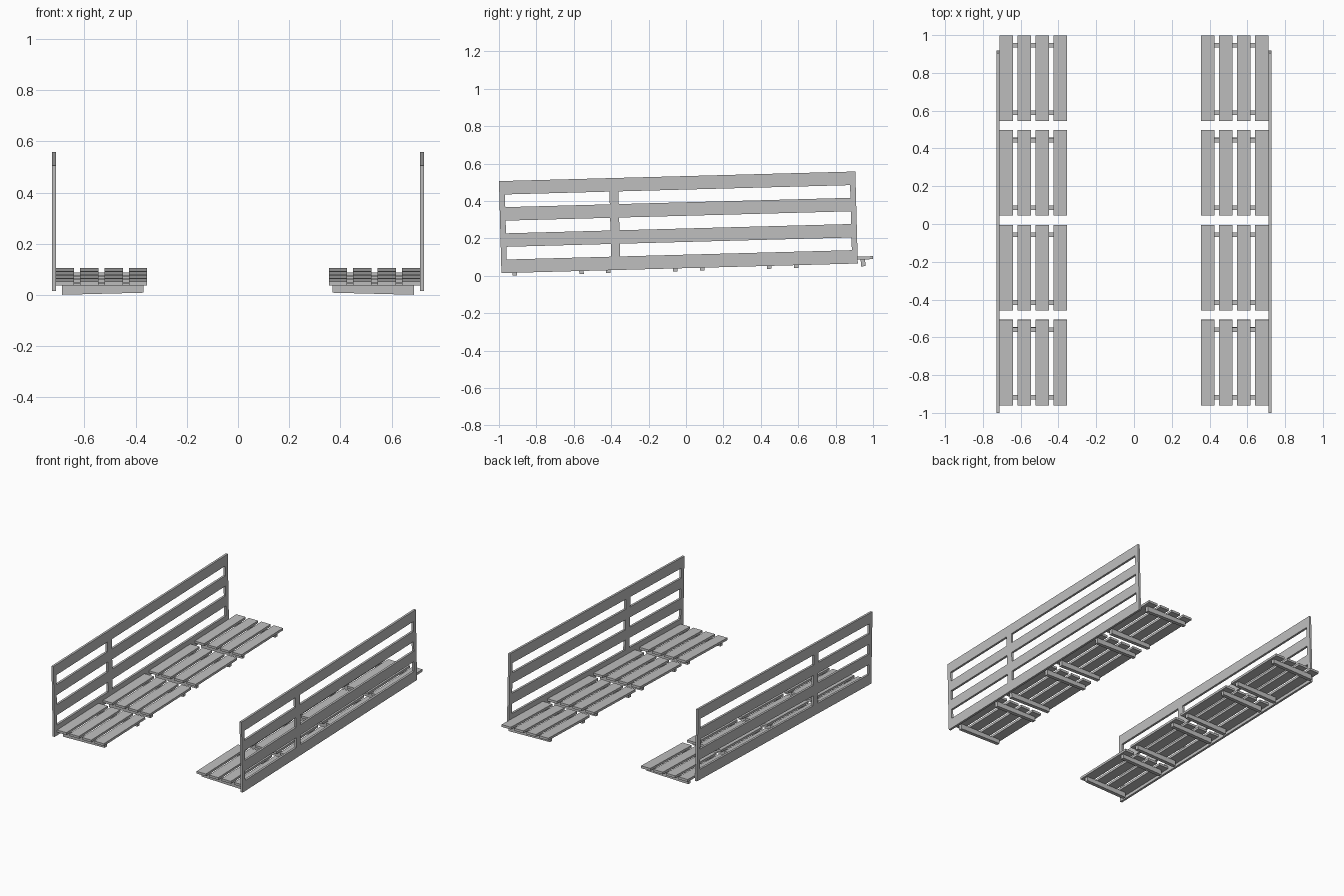
import bpy
import bmesh
from mathutils import Matrix

cube = bpy.data.objects.get("Cube")
if cube:
    bpy.data.objects.remove(cube, do_unlink=True)

grey = bpy.data.materials.new("plain grey")
grey.use_nodes = True
colour = (0.52, 0.52, 0.52, 1)
grey.diffuse_color = colour
grey.node_tree.nodes["Principled BSDF"].inputs["Base Color"].default_value = colour

# The whole walkway climbs gently towards the back
SLOPE = Matrix.Rotation(0.027, 4, "X")


def finish(name, bm):
    bm.transform(SLOPE)
    bmesh.ops.recalc_face_normals(bm, faces=bm.faces)
    mesh = bpy.data.meshes.new(name)
    bm.to_mesh(mesh)
    bm.free()
    mesh.materials.append(grey)
    obj = bpy.data.objects.new(name, mesh)
    bpy.context.collection.objects.link(obj)


def box(bm, x, y, z, inner_lift=0):
    """Box between limits; inner_lift raises the bottom edge nearest the middle."""
    centre = [(a + b) / 2 for a, b in (x, y, z)]
    size = [b - a for a, b in (x, y, z)]
    m = Matrix.Translation(centre) @ Matrix.Diagonal((*size, 1))
    verts = bmesh.ops.create_cube(bm, size=1, matrix=m)["verts"]
    for v in verts:
        if v.co.z < centre[2] and abs(v.co.x) < abs(centre[0]):
            v.co.z += inner_lift


def railing(name, side):
    """Fence panel: a grid of cells with the openings left out, then thickened."""
    ys = [-0.986, -0.956, -0.397, -0.349, 0.890, 0.920]
    zs = [0.041]
    for i in range(7):
        zs.append(zs[-1] + (0.072 if i % 2 == 0 else 0.068))
    bm = bmesh.new()
    grid = [[bm.verts.new((side * 0.712, y, z)) for z in zs] for y in ys]
    for i in range(len(ys) - 1):
        for j in range(len(zs) - 1):
            if i % 2 == 1 and j % 2 == 1:
                continue
            bm.faces.new((grid[i][j], grid[i + 1][j],
                          grid[i + 1][j + 1], grid[i][j + 1]))
    faces = bmesh.ops.extrude_face_region(bm, geom=bm.faces[:], use_keep_orig=True)
    new = [g for g in faces["geom"] if isinstance(g, bmesh.types.BMVert)]
    bmesh.ops.translate(bm, verts=new, vec=(side * 0.015, 0, 0))
    finish(name, bm)


def deck(name, side, start):
    """Four lengthwise slats on two cross battens."""
    bm = bmesh.new()
    for i in range(4):
        inner = 0.355 + i * 0.0953
        x = sorted((side * inner, side * (inner + 0.071)))
        box(bm, x, (start, start + 0.453), (0.062, 0.078))
    finish(name + "_slats", bm)
    bm = bmesh.new()
    for offset in (0.042, 0.400):
        y = start + offset
        x = sorted((side * 0.370, side * 0.688))
        box(bm, x, (y - 0.012, y + 0.012), (0.0255, 0.062), 0.008)
    finish(name + "_battens", bm)


for word, side in (("left", 1), ("right", -1)):
    railing(word + "_railing", side)
    for n in range(4):
        deck(f"{word}_deck_{n + 1}", side, -0.958 + n * 0.502)
